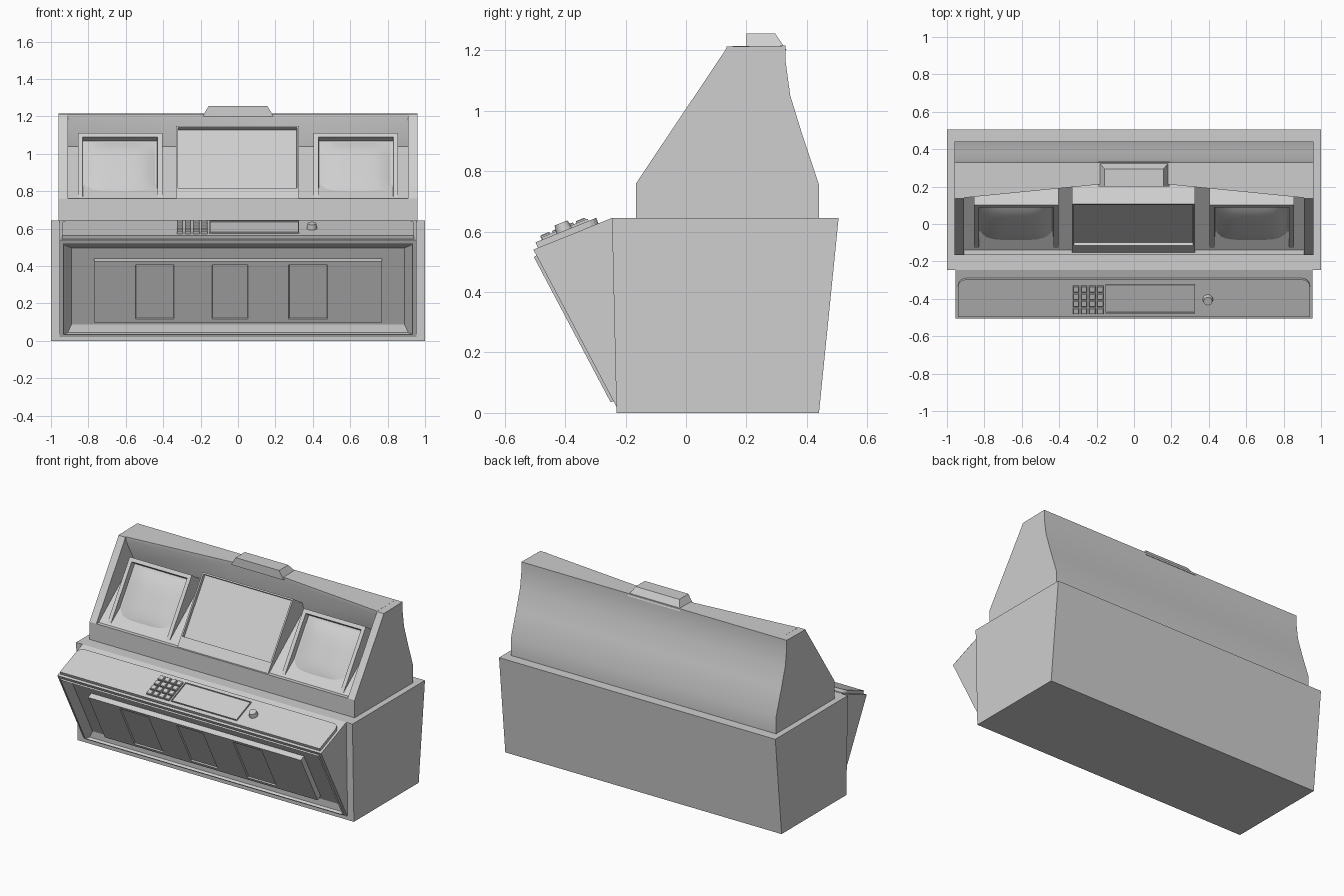
import bpy, bmesh, math
from mathutils import Matrix, Vector

cube = bpy.data.objects.get("Cube")
if cube:
    bpy.data.objects.remove(cube)

grey = bpy.data.materials.new("light_grey")
grey.use_nodes = True
colour = (0.62, 0.62, 0.62, 1)
grey.diffuse_color = colour
grey.node_tree.nodes["Principled BSDF"].inputs["Base Color"].default_value = colour


def tilted(start, end):
    """Frame whose local y runs from start to end in the yz plane, local z is the normal."""
    v = Vector((0, end[0] - start[0], end[1] - start[1])).normalized()
    x = Vector((1, 0, 0))
    m = Matrix((x, v, x.cross(v))).transposed().to_4x4()
    m.translation = (0, start[0], start[1])
    return m


def loft(sections):
    """Join equal-length profiles placed along x into a closed solid."""
    bm = bmesh.new()
    rings = [[bm.verts.new((x, a, b)) for a, b in prof] for x, prof in sections]
    n = len(rings[0])
    for r, s in zip(rings, rings[1:]):
        for i in range(n):
            bm.faces.new((r[i], r[(i + 1) % n], s[(i + 1) % n], s[i]))
    bm.faces.new(rings[0])
    bm.faces.new(rings[-1])
    bmesh.ops.recalc_face_normals(bm, faces=bm.faces)
    return bm


def slab(x0, x1, v0, v1, n0, n1):
    prof = [(v0, n0), (v1, n0), (v1, n1), (v0, n1)]
    return loft([(x0, prof), (x1, prof)])


def facing(bm, direction):
    return max(bm.faces, key=lambda f: f.normal.dot(Vector(direction)))


def inset(bm, face, thickness, depth):
    bmesh.ops.inset_individual(bm, faces=[face], thickness=thickness, depth=depth)
    bm.normal_update()


def finish(name, bm, frame=None, smooth=False):
    mesh = bpy.data.meshes.new(name)
    if frame:
        bm.transform(frame)
    bm.to_mesh(mesh)
    bm.free()
    mesh.materials.append(grey)
    ob = bpy.data.objects.new(name, mesh)
    bpy.context.collection.objects.link(ob)
    if smooth:
        bpy.ops.object.select_all(action="DESELECT")
        ob.select_set(True)
        bpy.context.view_layer.objects.active = ob
        bpy.ops.object.shade_smooth_by_angle(angle=math.radians(25))
    return ob


# Cabinet base
base = [(-0.23, 0), (0.44, 0), (0.505, 0.645), (-0.245, 0.645)]
finish("base_cabinet", loft([(-1, base), (1, base)]))

# Console wedge with a sunk front
low, lip, top = (-0.23, 0.02), (-0.505, 0.54), (-0.245, 0.645)
wedge = [low, lip, top, (-0.225, 0.6), (-0.215, 0.1)]
front = tilted(low, lip)
bm = loft([(-0.955, wedge), (0.955, wedge)])
face = facing(bm, front.col[2].to_3d())
inset(bm, face, 0.03, 0)
inset(bm, face, 0.002, 0.01)
inset(bm, face, 0.06, -0.04)
for vert in sorted(face.verts, key=lambda v: v.co.z)[:2]:
    vert.co -= front.col[1].to_3d() * 0.045
finish("console", bm)

# Raised front panel with three shallow windows
prof = [(0.09, -0.045), (0.46, -0.045), (0.46, 0.005), (0.09, 0.005)]
columns = [-0.77, -0.57, -0.32, -0.16, 0.075, 0.25, 0.5, 0.77]
bm = loft([(x, prof) for x in columns])
fronts = sorted((f for f in bm.faces if f.normal.z > 0.9),
                key=lambda f: f.calc_center_median().x)
for f in fronts[1::2]:
    inset(bm, f, 0.03, 0)
    inset(bm, f, 0.004, -0.008)
finish("front_panel", bm, front)

# Control deck with rounded rear corners
deck = tilted(lip, top)
bm = slab(-0.94, 0.94, 0.016, 0.232, -0.005, 0.02)
corners = [e for e in bm.edges if all(v.co.y > 0.2 for v in e.verts)
           and abs(e.verts[0].co.x - e.verts[1].co.x) < 0.01]
bmesh.ops.bevel(bm, geom=corners, offset=0.04, segments=4, profile=0.5, affect="EDGES")
finish("control_deck", bm, deck)

# Keypad, display and knob
for row in range(4):
    for col in range(4):
        x, v = -0.327 + col * 0.043, 0.038 + row * 0.042
        bm = slab(x, x + 0.034, v, v + 0.034, 0.015, 0.032)
        inset(bm, facing(bm, (0, 0, 1)), 0.004, 0.003)
        finish("keypad_button", bm, deck)
bm = slab(-0.152, 0.325, 0.04, 0.205, 0.015, 0.028)
face = facing(bm, (0, 0, 1))
inset(bm, face, 0.006, 0)
inset(bm, face, 0.001, -0.006)
finish("deck_display", bm, deck)
bm = bmesh.new()
bmesh.ops.create_cone(bm, cap_ends=True, segments=20, radius1=0.028, radius2=0.023,
                      depth=0.03, matrix=Matrix.Translation((0.395, 0.118, 0.033)))
finish("knob", bm, deck, smooth=True)

# Hood: side cheeks and a hollowed middle under an angled roof edge
back = [(0.33, 1.215), (0.33, 1.16), (0.345, 1.05), (0.385, 0.92), (0.44, 0.755), (0.44, 0.645)]
sill = [(-0.165, 0.645), (-0.165, 0.76)]
cheek = sill + [(0.13, 1.2), (0.135, 1.212)] + back
for side, name in ((1, "left_cheek"), (-1, "right_cheek")):
    finish(name, loft([(side * 0.91, cheek), (side * 0.96, cheek)]), smooth=True)


def hollow(edge):
    return sill + [(-0.14, 0.76), (0.22, 1.04), (edge, 1.19), (edge, 1.213)] + back


finish("hood", loft([(-0.91, hollow(0.14)), (-0.2, hollow(0.21)),
                     (0.2, hollow(0.21)), (0.91, hollow(0.14))]), smooth=True)

# Top beacon
bm = slab(-0.19, 0.19, 0.2, 0.333, 1.2, 1.255)
for vert in bm.verts:
    if vert.co.z > 1.23:
        vert.co.x *= 0.83
        vert.co.y = min(vert.co.y, 0.295)
finish("top_beacon", bm)

# Monitors leaning with the hood opening
opening = tilted((-0.165, 0.76), (0.13, 1.2))
bm = slab(-0.332, 0.325, 0, 0.475, -0.22, -0.01)
face = facing(bm, (0, 0, 1))
inset(bm, face, 0.014, 0)
for vert in face.verts:
    if vert.co.y < 0.2:
        vert.co.y += 0.065
inset(bm, face, 0.002, -0.02)
finish("centre_monitor", bm, opening)

for side, name in ((1, "left"), (-1, "right")):
    bm = slab(side * 0.405, side * 0.855, 0, 0.44, -0.22, -0.025)
    face = facing(bm, (0, 0, 1))
    inset(bm, face, 0.035, 0)
    inset(bm, face, 0.004, -0.035)
    finish(name + "_monitor", bm, opening)
    # Bulging glass
    bm = bmesh.new()
    bmesh.ops.create_grid(bm, x_segments=10, y_segments=10, size=1)
    for vert in bm.verts:
        x, y, _ = vert.co
        vert.co = (side * 0.63 + x * 0.186, 0.22 + y * 0.181,
                   -0.058 + 0.025 * (1 - x ** 4) * (1 - y ** 4))
    finish(name + "_glass", bm, opening, smooth=True)
